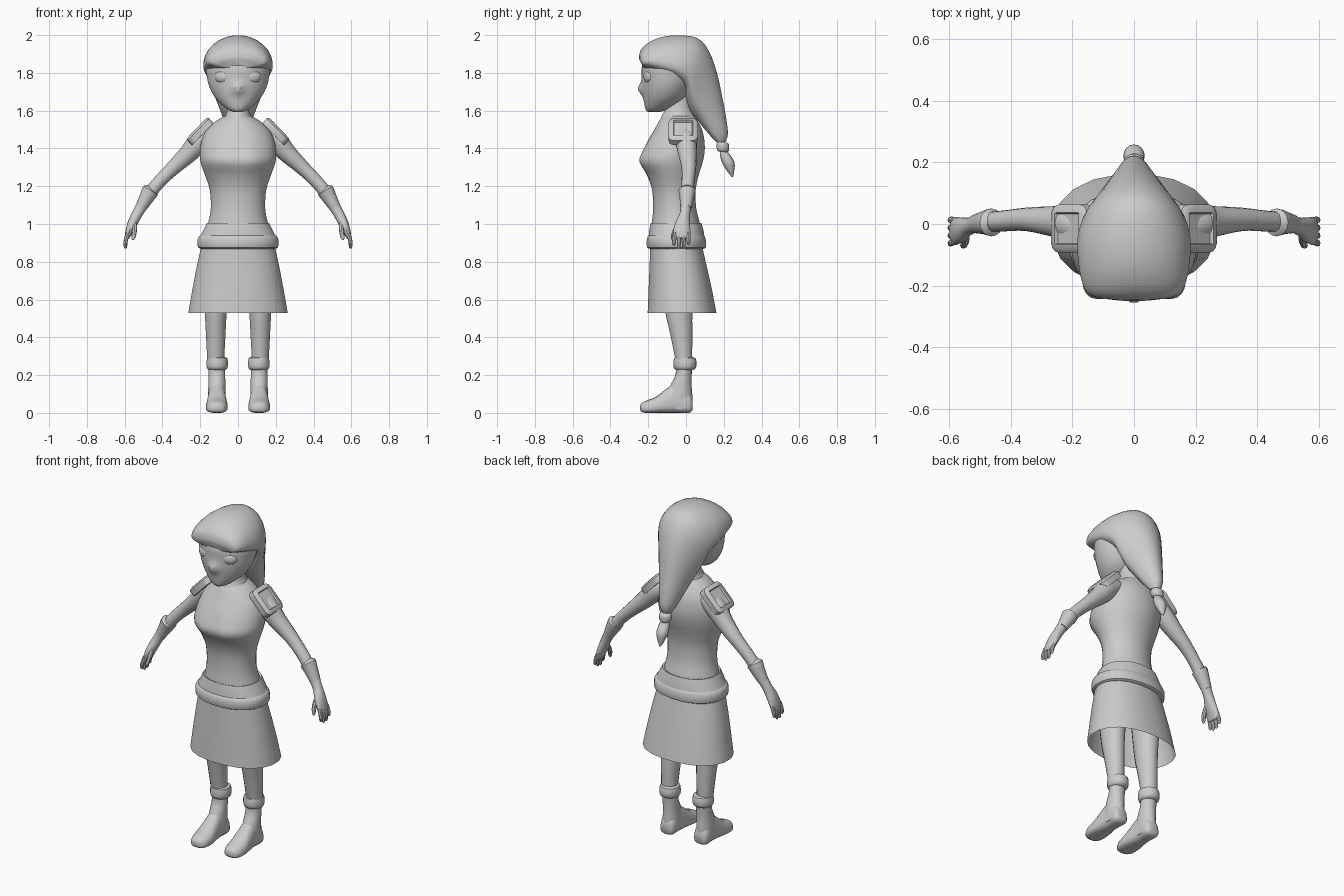
import bpy, bmesh, math
from mathutils import Vector, Matrix

grey = bpy.data.materials.new("plain_grey")
grey.diffuse_color = (0.6, 0.6, 0.6, 1)


def finish(name, bm, mirror=False):
    bmesh.ops.recalc_face_normals(bm, faces=bm.faces)
    me = bpy.data.meshes.new(name)
    bm.to_mesh(me)
    bm.free()
    me.materials.append(grey)
    ob = bpy.data.objects.new(name, me)
    bpy.context.collection.objects.link(ob)
    if mirror:
        ob.modifiers.new("mirror", 'MIRROR').use_mirror_merge = False
    return ob


def resample(rows, steps):
    """Catmull-Rom smoothing between rows of numbers."""
    out = []
    for i in range(len(rows) - 1):
        p0, p1, p2, p3 = (rows[max(i - 1, 0)], rows[i], rows[i + 1],
                          rows[min(i + 2, len(rows) - 1)])
        for s in range(steps):
            t = s / steps
            out.append([0.5 * (2 * b + (c - a) * t + (2 * a - 5 * b + 4 * c - d) * t * t
                               + (3 * b - a - 3 * c + d) * t ** 3)
                        for a, b, c, d in zip(p0, p1, p2, p3)])
    return out + [list(rows[-1])]


def skin(rings, caps=True):
    bm = bmesh.new()
    rings = [[bm.verts.new(p) for p in r] for r in rings]
    n = len(rings[0])
    for r, q in zip(rings, rings[1:]):
        for i in range(n):
            bm.faces.new((r[i], r[(i + 1) % n], q[(i + 1) % n], q[i]))
    if caps:
        bm.faces.new(rings[0])
        bm.faces.new(rings[-1])
    return bm


def loft(rows, n=24, steps=3, mid=0.5, power=1.0, cx=0.0, caps=True):
    """Rows are (yA, zA, yB, zB, half_width): sections spanning A to B."""
    rings = []
    for ya, za, yb, zb, hw in resample(rows, steps):
        ring = []
        for i in range(n):
            a = 2 * math.pi * (i + 0.5) / n
            c = math.copysign(abs(math.cos(a)) ** power, math.cos(a))
            s = math.copysign(abs(math.sin(a)) ** power, math.sin(a))
            f = mid + s * (mid if s < 0 else 1 - mid)
            ring.append((cx + hw * c, ya + (yb - ya) * f, za + (zb - za) * f))
        rings.append(ring)
    return skin(rings, caps)


def flat(rows):
    """(z, y_front, y_back, half_width) to level loft rows."""
    return [(f, z, b, z, w) for z, f, b, w in rows]


def tube(path, n=12, steps=3):
    """Path points are (x, y, z, thickness radius, y radius)."""
    pts = resample(path, steps)
    rings = []
    for i, p in enumerate(pts):
        t = (Vector(pts[min(i + 1, len(pts) - 1)][:3])
             - Vector(pts[max(i - 1, 0)][:3])).normalized()
        u = Vector((0, 1, 0))
        u = (u - t * u.dot(t)).normalized()
        v = t.cross(u)
        rings.append([Vector(p[:3]) + u * (p[4] * math.cos(k * 2 * math.pi / n))
                      + v * (p[3] * math.sin(k * 2 * math.pi / n)) for k in range(n)])
    return skin(rings)


# Head with nose
bm = loft(flat([(1.592, -.20, -.14, .022), (1.61, -.215, -.09, .06), (1.66, -.225, -.01, .115),
                (1.72, -.232, .03, .15), (1.78, -.235, .05, .165), (1.84, -.232, .06, .168),
                (1.91, -.19, .05, .13), (1.95, -.12, .02, .06)]), n=40, steps=4)
for v in bm.verts:
    if v.co.y < -0.1:
        v.co.y -= 0.03 * math.exp(-(v.co.x / .025) ** 2 - ((v.co.z - 1.715) / .03) ** 2)
finish("head", bm)

# Eyes
bm = bmesh.new()
bmesh.ops.create_uvsphere(bm, u_segments=16, v_segments=10, radius=1,
                          matrix=Matrix.Translation((.085, -.2, 1.78))
                          @ Matrix.Rotation(math.radians(22), 4, 'Z')
                          @ Matrix.Diagonal((.042, .022, .034, 1)))
finish("eye", bm, True)

# Swept-back hair, tie and loose end
finish("hair", loft([(-.23, 1.835, -.25, 1.875, .10), (-.225, 1.825, -.24, 1.92, .145),
                     (-.19, 1.81, -.20, 1.96, .168), (-.12, 1.78, -.13, 1.99, .182),
                     (-.05, 1.75, -.04, 2.0, .184), (-.01, 1.71, .06, 1.985, .168),
                     (.0, 1.66, .12, 1.92, .148), (.02, 1.6, .165, 1.80, .117),
                     (.06, 1.55, .195, 1.66, .087), (.10, 1.50, .215, 1.55, .063),
                     (.13, 1.465, .222, 1.475, .046), (.16, 1.435, .21, 1.435, .028)],
                    n=28, mid=.32))
finish("hair_tie", loft([(.165, 1.435, .22, 1.43, .028), (.16, 1.42, .228, 1.42, .036),
                         (.163, 1.395, .228, 1.39, .034), (.17, 1.385, .22, 1.38, .024)], n=16))
finish("hair_end", loft([(.18, 1.40, .215, 1.39, .018), (.18, 1.36, .245, 1.35, .032),
                         (.195, 1.315, .258, 1.32, .033), (.225, 1.27, .255, 1.28, .018),
                         (.243, 1.248, .25, 1.25, .004)], n=14))

# Neck and torso
finish("neck", loft(flat([(1.70, -.09, .03, .055), (1.62, -.105, .03, .055),
                          (1.57, -.13, .045, .07), (1.53, -.14, .06, .11)]), n=20))
bm = loft(flat([(1.575, -.12, .04, .06), (1.55, -.14, .06, .11), (1.50, -.168, .085, .165),
                (1.45, -.20, .097, .19), (1.39, -.235, .10, .202), (1.33, -.255, .09, .20),
                (1.26, -.21, .068, .176), (1.18, -.18, .052, .15), (1.08, -.175, .055, .145),
                (1.0, -.182, .075, .16), (.94, -.185, .08, .18)]), n=32)
for v in bm.verts:  # hollow between the breasts
    if v.co.y < -0.1:
        v.co.y += 0.018 * math.exp(-(v.co.x / .035) ** 2 - ((v.co.z - 1.36) / .07) ** 2)
finish("torso", bm)

# Waistband, belt and open skirt
finish("waistband", loft(flat([(1.0, -.175, .07, .15), (1.005, -.188, .083, .165),
                               (.96, -.197, .095, .188), (.92, -.2, .1, .21),
                               (.90, -.185, .085, .19)]), steps=1, power=.9))
finish("belt", loft(flat([(.945, -.185, .085, .18), (.935, -.203, .1, .208),
                          (.905, -.21, .108, .217), (.875, -.206, .106, .212),
                          (.868, -.19, .09, .195)]), steps=2, power=.9))
finish("skirt", loft(flat([(.89, -.19, .085, .195), (.77, -.195, .113, .222),
                           (.65, -.2, .14, .245), (.53, -.205, .163, .266)]),
                     n=20, steps=1, power=.9, caps=False))

# Legs, boots and boot cuffs
finish("leg", loft(flat([(.90, -.14, .05, .085), (.72, -.13, .045, .072), (.53, -.11, .035, .059),
                         (.42, -.085, .035, .053), (.27, -.055, .033, .045)]),
                   n=16, cx=.118), True)
finish("boot_cuff", loft(flat([(.295, -.045, .03, .04), (.29, -.063, .05, .054),
                               (.26, -.067, .056, .058), (.235, -.063, .05, .054),
                               (.225, -.045, .03, .04)]), n=18, steps=2, cx=.11), True)
finish("boot_shaft", loft(flat([(.26, -.053, .035, .045), (.2, -.056, .03, .045),
                                (.14, -.085, .03, .046), (.08, -.1, .034, .048),
                                (.02, -.1, .03, .045)]), n=18, cx=.112), True)
finish("boot_foot", loft([(.035, .015, .035, .07, .028), (.015, .0, .015, .11, .045),
                          (-.05, .0, -.05, .16, .047), (-.10, .0, -.10, .13, .052),
                          (-.16, .0, -.16, .085, .058), (-.21, .0, -.21, .065, .052),
                          (-.235, .005, -.235, .052, .034), (-.243, .018, -.243, .038, .012)],
                         n=18, mid=.3, power=.8, cx=.112), True)

# Arms with palms
finish("arm", tube([(.13, -.01, 1.48, .05, .055), (.20, 0, 1.44, .06, .058),
                    (.26, .008, 1.375, .05, .05), (.35, .015, 1.29, .038, .038),
                    (.42, .01, 1.22, .034, .034), (.475, .005, 1.15, .034, .033),
                    (.53, -.005, 1.06, .028, .027), (.56, -.018, 1.0, .026, .04),
                    (.58, -.023, .95, .018, .046), (.588, -.024, .925, .012, .04)], n=16), True)
finish("glove_cuff", tube([(.458, .005, 1.183, .030, .030), (.462, .005, 1.178, .045, .045),
                           (.478, .005, 1.15, .041, .040), (.515, 0, 1.085, .030, .030)],
                          n=16, steps=2), True)

# Fingers and thumb
for i, tip in enumerate((.885, .87, .872, .89)):
    y = -.057 + .023 * i
    finish(f"finger_{i + 1}", tube([(.582, y, .955, .011, .011), (.593, y * 1.08, .92, .011, .011),
                                    (.596, y * 1.12, tip + .01, .009, .009),
                                    (.595, y * 1.12, tip, .004, .004)], n=8, steps=2), True)
finish("thumb", tube([(.548, -.03, 1.01, .014, .014), (.548, -.058, .965, .013, .013),
                      (.554, -.07, .93, .011, .010), (.556, -.072, .915, .004, .004)],
                     n=8, steps=2), True)

# Shoulder pads with recessed panel
bm = bmesh.new()
bmesh.ops.create_cube(bm, size=1, matrix=Matrix.Diagonal((.165, .155, .034, 1)))
upright = [e for e in bm.edges if abs(e.verts[0].co.z - e.verts[1].co.z) > .01]
bmesh.ops.bevel(bm, geom=upright, offset=.03, segments=3, profile=.5, affect='EDGES')
top = max(bm.faces, key=lambda f: f.calc_center_median().z)
bmesh.ops.inset_region(bm, faces=[top], thickness=.008, depth=.006)
bmesh.ops.inset_region(bm, faces=[top], thickness=.018, depth=0)
bmesh.ops.inset_region(bm, faces=[top], thickness=.004, depth=-.012)
for v in bm.verts:  # curve the plate over the shoulder
    v.co.z -= 1.6 * v.co.y ** 2 + 1.0 * v.co.x ** 2
bm.transform(Matrix.Translation((.207, -.015, 1.497)) @ Matrix.Rotation(math.radians(46), 4, 'Y'))
finish("shoulder_pad", bm, True)

# Smooth shading with sharp creases kept
for ob in bpy.context.collection.objects:
    ob.select_set(True)
    bpy.context.view_layer.objects.active = ob
bpy.ops.object.shade_smooth_by_angle(angle=math.radians(40))
